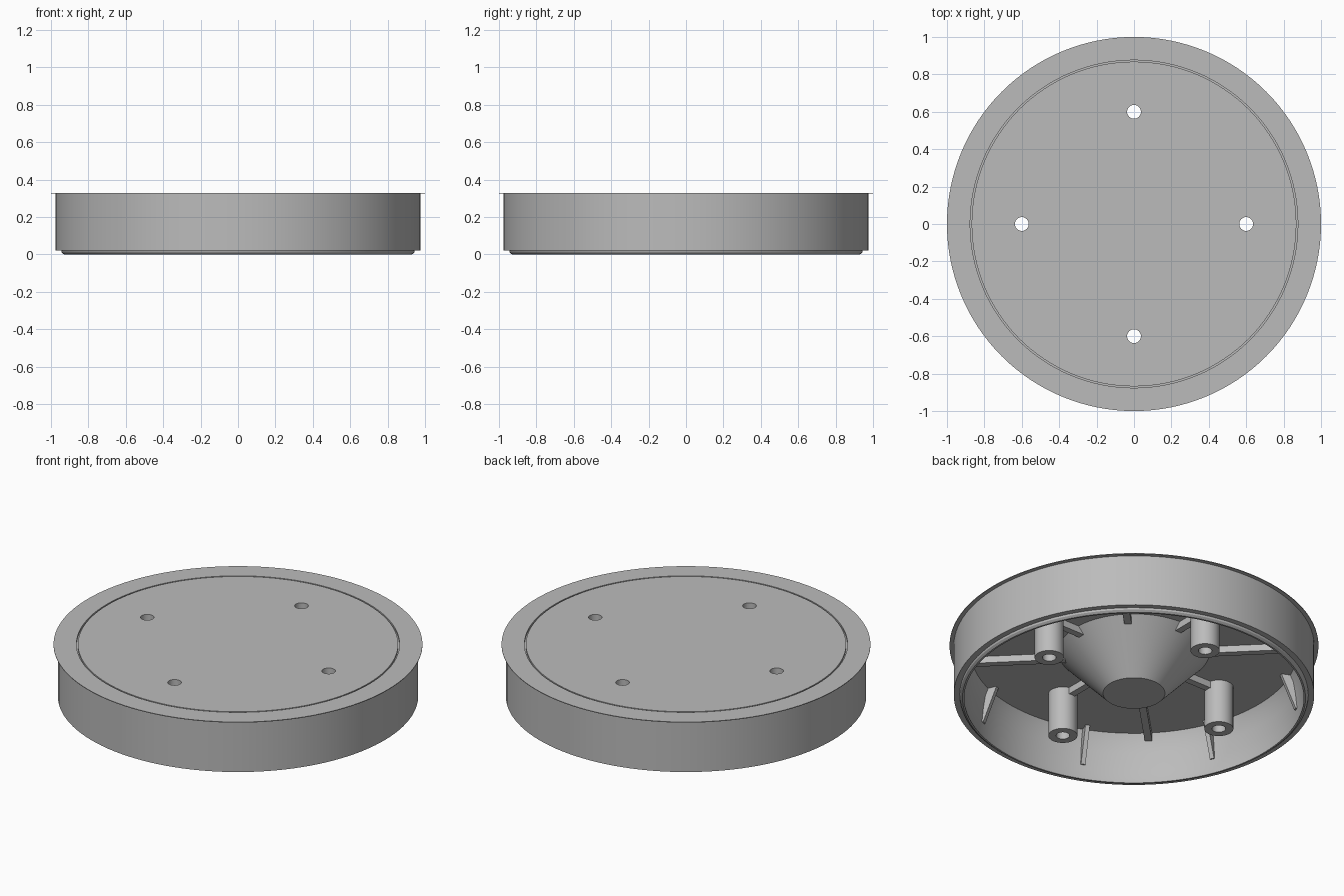
import bpy, bmesh, math
from mathutils import Matrix

if "Cube" in bpy.data.objects:
    bpy.data.objects.remove(bpy.data.objects["Cube"], do_unlink=True)

TOP, CEILING, TIP = 0.33, 0.29, 0.03
HOLE_R, BOSS_R, BOSS_DIST = 0.037, 0.079, 0.6

grey = bpy.data.materials.new("neutral_grey")
grey.use_nodes = True
grey.diffuse_color = (0.5, 0.5, 0.5, 1)
grey.node_tree.nodes["Principled BSDF"].inputs["Base Color"].default_value = grey.diffuse_color


def finish(name, bm):
    bmesh.ops.recalc_face_normals(bm, faces=bm.faces[:])
    mesh = bpy.data.meshes.new(name)
    bm.to_mesh(mesh)
    bm.free()
    mesh.materials.append(grey)
    ob = bpy.data.objects.new(name, mesh)
    bpy.context.collection.objects.link(ob)
    return ob


def lathe(name, profile, steps=128):
    bm = bmesh.new()
    verts = [bm.verts.new((r, 0, z)) for r, z in profile]
    edges = [bm.edges.new(pair) for pair in zip(verts, verts[1:])]
    bmesh.ops.spin(bm, geom=verts + edges, cent=(0, 0, 0), axis=(0, 0, 1),
                   angle=math.tau, steps=steps)
    bmesh.ops.remove_doubles(bm, verts=bm.verts[:], dist=1e-5)
    return finish(name, bm)


def radial_plates(name, section, thickness, angles):
    """Extruded (radius, height) outlines repeated around the axis."""
    bm = bmesh.new()
    for angle in angles:
        face = bm.faces.new([bm.verts.new((r, -thickness / 2, z)) for r, z in section])
        ext = bmesh.ops.extrude_face_region(bm, geom=[face])["geom"]
        moved = [v for v in ext if isinstance(v, bmesh.types.BMVert)]
        bmesh.ops.translate(bm, verts=moved, vec=(0, thickness, 0))
        bmesh.ops.rotate(bm, verts=list(set(moved) | set(face.verts)), cent=(0, 0, 0),
                         matrix=Matrix.Rotation(angle, 3, "Z"))
    return finish(name, bm)


def posts(name, radius, low, high, angles):
    bm = bmesh.new()
    for a in angles:
        place = Matrix.Translation((BOSS_DIST * math.cos(a), BOSS_DIST * math.sin(a), (low + high) / 2))
        bmesh.ops.create_cone(bm, cap_ends=True, segments=32, radius1=radius,
                              radius2=radius, depth=high - low, matrix=place)
    return finish(name, bm)


def ring(count, offset=0.0):
    return [math.radians(offset) + math.tau * i / count for i in range(count)]


# Round cap: grooved top, thin flange, wall, stepped lip, hollow and central cone
cap = lathe("cap_shell", [
    (0, TOP), (0.868, TOP), (0.868, TOP - 0.012), (0.876, TOP - 0.012), (0.876, TOP),
    (1.0, TOP), (1.0, TOP - 0.004), (0.977, TOP - 0.004),
    (0.977, 0.02), (0.945, 0.02), (0.942, 0.01), (0.93, 0),
    (0.92, 0), (0.925, 0.03), (0.922, 0.1), (0.914, 0.18), (0.902, 0.25), (0.885, CEILING),
    (0.41, CEILING), (0.168, TIP), (0, TIP)])

# Screw posts with bores running through the top
bosses = posts("screw_posts", BOSS_R, TIP, CEILING + 0.01, ring(4))
cutter = posts("bore_cutter", HOLE_R, -0.1, TOP + 0.1, ring(4))
cutter.hide_render = True
for ob in (cap, bosses):
    mod = ob.modifiers.new("bores", "BOOLEAN")
    mod.operation, mod.solver, mod.object = "DIFFERENCE", "EXACT", cutter
    bpy.context.view_layer.objects.active = ob
    bpy.ops.object.modifier_apply(modifier=mod.name)
bpy.data.objects.remove(cutter, do_unlink=True)


# Ceiling ribs: short ones reach the posts, long ones reach the wall
def rib(inner, outer):
    low, high = CEILING - 0.04, CEILING + 0.01
    return [(inner, low), (outer, low), (outer, high), (inner, high)]


radial_plates("short_ribs", rib(0.34, 0.54), 0.04, ring(4))
radial_plates("long_ribs", rib(0.34, 0.91), 0.04, ring(4, 45))

# Tapered gussets between ceiling and wall
radial_plates("wall_gussets", [(0.83, CEILING + 0.01), (0.94, CEILING + 0.01), (0.94, 0.09), (0.915, 0.09)],
              0.025, ring(8, 22.5))

# Smooth the round parts while keeping their edges crisp
bpy.ops.object.select_all(action="DESELECT")
for ob in (cap, bosses):
    ob.select_set(True)
bpy.context.view_layer.objects.active = cap
bpy.ops.object.shade_smooth_by_angle(angle=math.radians(25))
